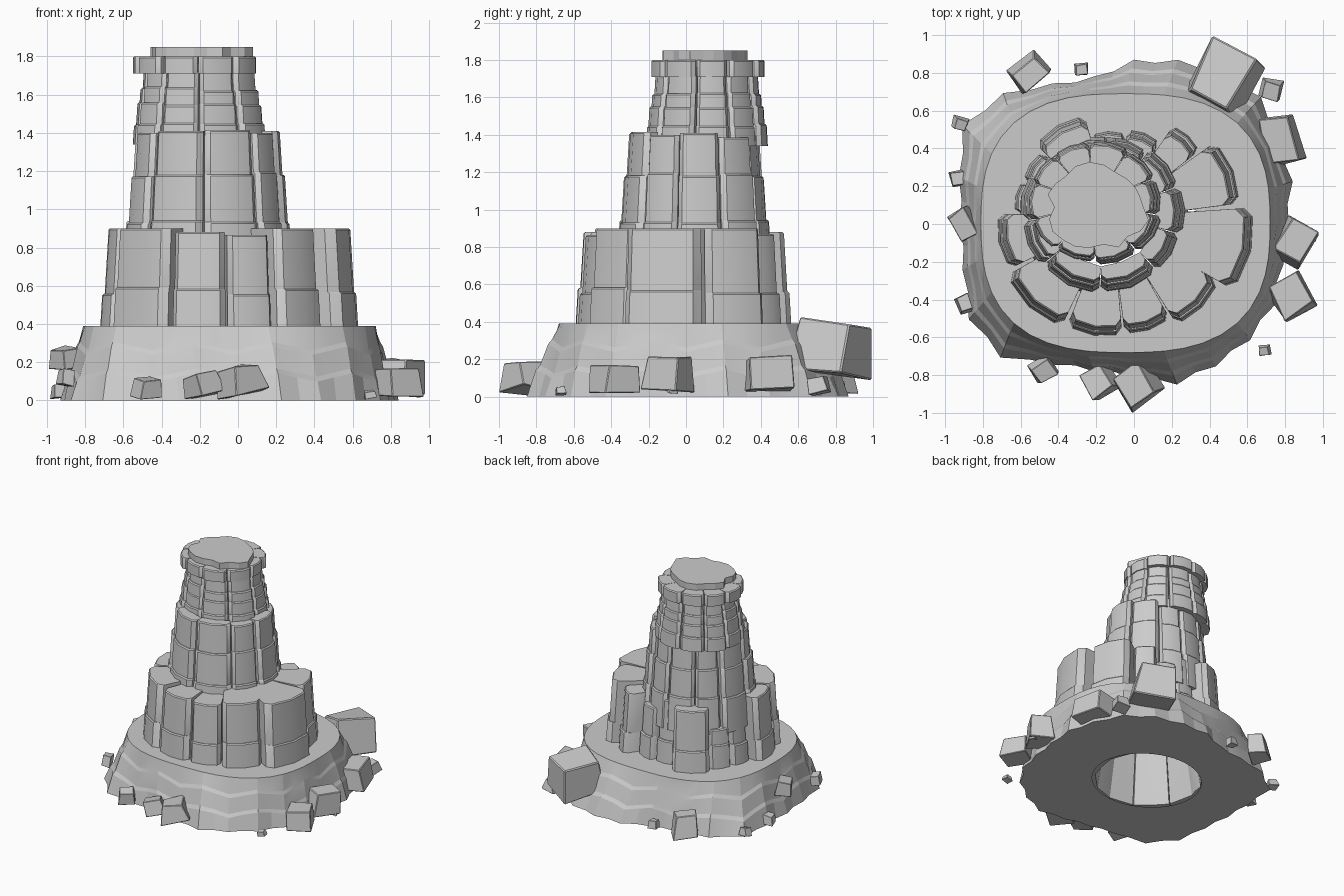
import bpy, bmesh, random
from math import sin, cos, radians, pi
from mathutils import Vector, Matrix, Euler

if "Cube" in bpy.data.objects:
    bpy.data.objects.remove(bpy.data.objects["Cube"])

random.seed(7)


def make_object(name, bm, smooth=None):
    bmesh.ops.recalc_face_normals(bm, faces=bm.faces[:])
    me = bpy.data.meshes.new(name)
    bm.to_mesh(me)
    bm.free()
    ob = bpy.data.objects.new(name, me)
    bpy.context.collection.objects.link(ob)
    if smooth:
        bpy.context.view_layer.objects.active = ob
        ob.select_set(True)
        bpy.ops.object.shade_smooth_by_angle(angle=radians(smooth))
        ob.select_set(False)
    return ob


def loft(bm, rings, caps=True):
    """Skin a stack of equal-length point rings."""
    vs = [[bm.verts.new(p) for p in r] for r in rings]
    n = len(vs[0])
    for a, b in zip(vs, vs[1:]):
        for i in range(n):
            j = (i + 1) % n
            bm.faces.new((a[i], a[j], b[j], b[i]))
    if caps:
        bm.faces.new(vs[0][::-1])
        bm.faces.new(vs[-1])


# ---- base mound: ring-shaped plinth with wavy strata, hollow underneath
FOOT = [.82, .87, .90, .95, .94, .90, .87, .81, .86, .98, 1.05, .96,
        .93, .94, 1.01, 1.0, .86, .81, .82, .88, .87, .87, .86, .82]
N = 48


def top_edge(a):
    c, s = cos(a), sin(a)
    k = (abs(c) ** 2.7 + abs(s) ** 2.7) ** (-1 / 2.7)
    return Vector((-.045 + .765 * c * k, .005 + .685 * s * k, 0))


def base_ring(z, f, wave=0):
    pts = []
    for i in range(N):
        k = i // 2
        a = 2 * pi * i / N
        r = FOOT[k] if i % 2 == 0 else (FOOT[k] + FOOT[(k + 1) % 24]) / 2 - .025
        foot = Vector((r * cos(a), r * sin(a), 0))
        p = top_edge(a).lerp(foot, f)
        p.z = z + wave * (k % 2 * 2 - 1) * (i % 2 == 0)
        pts.append(p)
    return pts


def hole_ring(z):
    return [Vector((-.10 + .43 * cos(2 * pi * i / N), .03 + .39 * sin(2 * pi * i / N), z))
            for i in range(N)]


bm = bmesh.new()
loft(bm, [hole_ring(0), base_ring(0, 1), base_ring(.12, .74, .022), base_ring(.145, .61, .022),
          base_ring(.26, .36, .022), base_ring(.285, .24, .022), base_ring(.39, 0),
          hole_ring(.39)], caps=False)
make_object("base_mound", bm, 12)


# ---- stone columns: wedge-shaped stacks of blocks arranged round a centre
def wedge(c, a0, a1, r, r_in, z, sy):
    g = .6
    pts = [(a0, r_in)]
    for f, k in ((0, .925), (.11, .985), (.5, 1), (.89, .985), (1, .925)):
        pts.append((a0 + g + (a1 - a0 - 2 * g) * f, r * k))
    pts += [(a1, r_in), ((a0 + a1) / 2, r_in * .97)]
    return [Vector((c[0] + q * cos(radians(a)), c[1] + sy * q * sin(radians(a)), z))
            for a, q in pts]


def tier(name, c, cols, joints, slope, step, r_in, jit=.025, sy=1, r_foot=None):
    for n, (a0, a1, r, top) in enumerate(cols):
        zs = [joints[0]] + [j + random.uniform(-jit, jit) for j in joints[1:]] + [top]
        bm = bmesh.new()
        for i, (z0, z1) in enumerate(zip(zs, zs[1:])):
            off = r - step * i + random.uniform(-.004, .004)
            ra = off - slope * (z0 - zs[0])
            rb = off - slope * (z1 - zs[0])
            b = .008
            foot = r_foot if r_foot and i == 0 else r_in
            loft(bm, [wedge(c, a0, a1, ra, foot, z0, sy),
                      wedge(c, a0, a1, rb, r_in, z1 - b, sy),
                      wedge(c, a0, a1, rb - b, r_in, z1, sy)])
        make_object(f"{name}_{n + 1}", bm, 35)


lower = [(-31, 5, .785, .90), (6, 37, .715, .90), (37, 57, .62, .87), (57, 80, .51, .80),
         (80, 104, .48, .89), (104, 136, .59, .88), (136, 157, .54, .70), (157, 177, .54, .90),
         (177, 207, .635, .90), (208, 246, .665, .90), (247, 276, .65, .88),
         (276, 301, .65, .865), (301, 330, .695, .90)]
tier("lower_column", (-.12, .03), lower, [.02, .575], .06, .015, .33, r_foot=.41)

middle = [(220, 267, .44, 1.41), (267, 313, .43, 1.415), (313, 345, .435, 1.40),
          (345, 380, .45, 1.41), (20, 55, .44, 1.385), (55, 85, .41, 1.42),
          (85, 120, .41, 1.42), (120, 150, .42, 1.37), (150, 185, .45, 1.37),
          (185, 220, .45, 1.40)]
tier("middle_column", (-.16, .055), middle, [.66, .94, 1.18], .06, .014, .28, .015)

edges = [-12, 25, 60, 95, 128, 160, 196, 232, 270, 308, 348]
upper = [(a, b, random.uniform(.34, .37), 1.72) for a, b in zip(edges, edges[1:])]
tier("upper_column", (-.205, .11), upper, [1.34, 1.455, 1.55, 1.63], .06, .012, .20, .012, .9)

# overhanging rim blocks at the top of the tower
rim = [(a, b, random.uniform(.30, .345), 1.80) for a, b in zip(edges, edges[1:])]
tier("rim_block", (-.21, .11), rim, [1.71], 0, 0, .18, sy=.92)

# ragged flat cap slab
bm = bmesh.new()
outline = [(i * 2 * pi / 22, random.uniform(.205, .265)) for i in range(22)]
loft(bm, [[Vector((-.195 + 1.08 * r * cos(a), .09 + .93 * r * sin(a), z)) for a, r in outline]
          for z in (1.76, 1.85)])
make_object("cap_slab", bm)


# ---- boulders scattered round the foot: x, y, z centre, size x/y/z, turn
def boulder(name, x, y, z, sx, sy, sz, turn):
    bm = bmesh.new()
    bmesh.ops.create_cube(bm, size=1)
    for v in bm.verts:
        k = .84 if v.co.z > 0 else 1.02
        v.co = Vector((v.co.x * k, v.co.y * k, v.co.z))
        v.co += Vector([random.uniform(-.08, .08) for _ in range(3)])
        v.co = Vector((v.co.x * sx, v.co.y * sy, v.co.z * sz))
    bmesh.ops.bevel(bm, geom=bm.edges[:], offset=.03 * min(sx, sy, sz),
                    segments=1, affect='EDGES')
    tilt = Euler((random.uniform(-.2, .2), random.uniform(-.2, .2), radians(turn)))
    bmesh.ops.transform(bm, matrix=Matrix.Translation((x, y, z)) @ tilt.to_matrix().to_4x4(),
                        verts=bm.verts)
    low = min(v.co.z for v in bm.verts)
    if low < .005:
        bmesh.ops.translate(bm, vec=(0, 0, .005 - low), verts=bm.verts)
    make_object(name, bm, 30)


rocks = [(.475, .775, .245, .30, .32, .27, -28), (.77, .45, .12, .20, .26, .18, 12),
         (.85, -.10, .12, .18, .22, .18, -30), (.83, -.39, .10, .19, .22, .15, 30),
         (.01, -.85, .10, .20, .20, .15, 32), (-.19, -.83, .08, .15, .16, .12, 35),
         (-.48, -.77, .06, .12, .11, .09, 30), (-.90, 0, .22, .12, .17, .11, 28),
         (-.90, -.42, .12, .07, .09, .08, 20), (-.55, .80, .11, .18, .15, .18, 40),
         (-.28, .82, .05, .07, .06, .06, 5), (.73, .71, .05, .11, .10, .08, -15),
         (.69, -.67, .03, .06, .05, .04, 8), (-.92, .53, .05, .08, .07, .06, -15),
         (-.93, .24, .05, .09, .08, .07, 10), (.94, -.07, .04, .04, .05, .04, 20)]
for i, rk in enumerate(rocks):
    boulder(f"boulder_{i + 1}", *rk)
